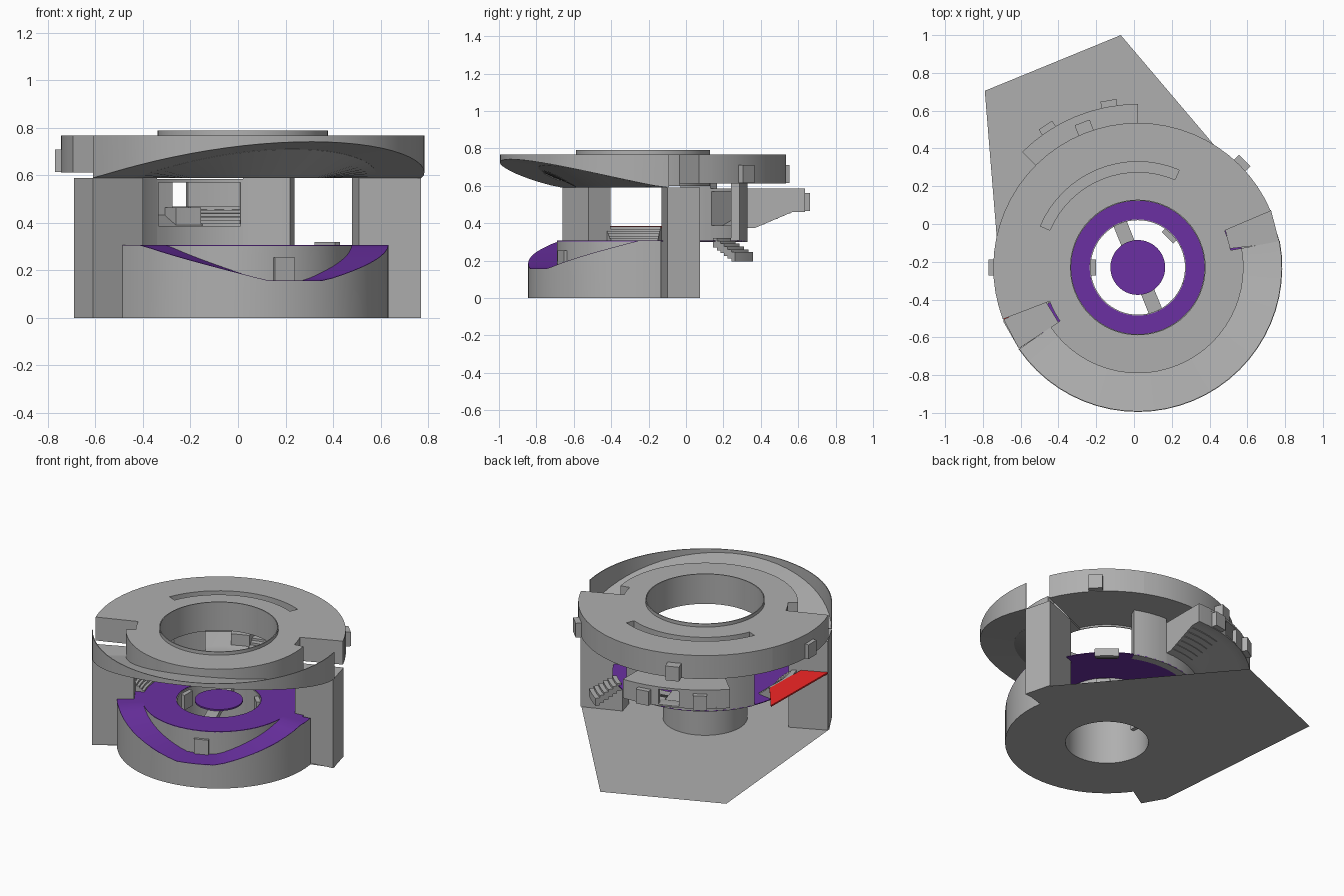
import bpy, bmesh, math
from math import cos, sin, radians

if "Cube" in bpy.data.objects:
    bpy.data.objects.remove(bpy.data.objects["Cube"])

CX, CY = 0.02, -0.23          # centre of all round parts


def mat(name, col):
    m = bpy.data.materials.new(name)
    m.diffuse_color = col
    m.use_nodes = True
    m.node_tree.nodes["Principled BSDF"].inputs["Base Color"].default_value = m.diffuse_color
    return m


GREY = mat("grey", (0.43, 0.43, 0.43, 1))
PURPLE = mat("purple", (0.145, 0.03, 0.36, 1))
RED = mat("red", (0.9, 0.02, 0.02, 1))


def finish(name, bm, material=None):
    bmesh.ops.recalc_face_normals(bm, faces=bm.faces)
    me = bpy.data.meshes.new(name)
    bm.to_mesh(me)
    bm.free()
    ob = bpy.data.objects.new(name, me)
    bpy.context.collection.objects.link(ob)
    me.materials.append(material or GREY)
    for o in bpy.context.selected_objects:
        o.select_set(False)
    ob.select_set(True)
    bpy.context.view_layer.objects.active = ob
    bpy.ops.object.shade_smooth_by_angle(angle=radians(25))
    return ob


def sweep(name, a0, a1, prof, material=None):
    """Sweep a closed (r, z) profile, fixed or a function of angle, round the centre."""
    f = prof if callable(prof) else (lambda a: prof)
    full = a1 - a0 >= 360
    n = max(1, math.ceil((a1 - a0) / 5.63))
    bm = bmesh.new()
    rings = []
    for i in range(n if full else n + 1):
        a = a0 + (a1 - a0) * i / n
        c, s = cos(radians(a)), sin(radians(a))
        rings.append([bm.verts.new((CX + r * c, CY + r * s, z)) for r, z in f(a)])
    m = len(rings[0])
    for i in range(n):
        p, q = rings[i], rings[(i + 1) % len(rings)]
        for j in range(m):
            bm.faces.new((p[j], p[(j + 1) % m], q[(j + 1) % m], q[j]))
    if not full:
        bm.faces.new(rings[0])
        bm.faces.new(rings[-1])
    return finish(name, bm, material)


def rect(r0, r1, z0, z1):
    return [(r0, z0), (r1, z0), (r1, z1), (r0, z1)]


def prism(name, pts, z0, z1, material=None):
    bm = bmesh.new()
    face = bm.faces.new([bm.verts.new((x, y, z0)) for x, y in pts])
    ext = bmesh.ops.extrude_face_region(bm, geom=[face])
    for v in ext["geom"]:
        if isinstance(v, bmesh.types.BMVert):
            v.co.z = z1
    return finish(name, bm, material)


def radial_box(name, ang, r0, r1, w, z0, z1):
    c, s = cos(radians(ang)), sin(radians(ang))
    pts = [(CX + r * c - t * s, CY + r * s + t * c)
           for r, t in ((r0, -w / 2), (r1, -w / 2), (r1, w / 2), (r0, w / 2))]
    return prism(name, pts, z0, z1)


def circle(r, angles):
    return [(CX + r * cos(radians(a)), CY + r * sin(radians(a))) for a in angles]


def low(a):
    """Lower ramp: straight dip centred on -68 degrees."""
    t = min(1, max(0, (abs(a + 68) - 12) / 54))
    return 0.155 + 0.15 * t


def high(a, rise=0.152):
    """Underside of the upper channel: smooth arch centred on -68 degrees."""
    return 0.59 + rise * max(0, cos(radians(90 * min(1, abs(a + 68) / 77.5)))) ** 1.15


# flat ground plate with round hole
outline = [(-0.61, -0.66), (-0.69, -0.52), (-0.79, 0.705), (-0.07, 1.0),
           (0.72, 0.07), (0.77, -0.09)] + circle(0.61, range(9, -146, -7))
bm = bmesh.new()
for loop in (outline, circle(0.253, range(0, 360, 6))):
    vs = [bm.verts.new((x, y, 0)) for x, y in loop]
    for i, v in enumerate(vs):
        bm.edges.new((v, vs[i - 1]))
bmesh.ops.triangle_fill(bm, edges=bm.edges[:], use_beauty=True)
for f in bm.faces:
    f.normal_update()
finish("ground_plate", bm)

# lower body: shaft, outer wall, dipping ramp and floor
sweep("shaft", 0, 360, rect(0.25, 0.255, 0, 0.303))
sweep("base_outer_wall", -146, 9, lambda a: rect(0.607, 0.614, 0, low(a)))
sweep("base_ramp", -146, 9, lambda a: rect(0.455, 0.614, low(a) - 0.003, low(a) + 0.002), PURPLE)
sweep("base_inner_wall", -134, -2, lambda a: rect(0.455, 0.46, low(a) - 0.003, 0.303))
sweep("front_floor", -146, 9, rect(0.255, 0.46, 0.302, 0.307), PURPLE)
sweep("back_floor", 9, 214, rect(0.255, 0.56, 0.302, 0.307), PURPLE)
radial_box("base_door", -68, 0.43, 0.475, 0.09, 0.155, 0.255)

# central pad and bridge
sweep("central_pad", 0, 360, [(0.0005, 0.297), (0.145, 0.297), (0.145, 0.307), (0.0005, 0.307)], PURPLE)
radial_box("bridge", 112, -0.255, 0.255, 0.075, 0.26, 0.295)
for a in (45, 180):
    radial_box("shaft_door", a, 0.222, 0.27, 0.085, 0.19, 0.29)

# two posts carrying the upper disc
prism("right_post", [(0.77, -0.10), (0.725, 0.075), (0.48, -0.02), (0.51, -0.13)], 0, 0.59)
prism("left_post", [(-0.61, -0.66), (-0.69, -0.505), (-0.47, -0.405), (-0.40, -0.52)], 0, 0.59)

# upper disc: front has a conical underside that meets the channel
sweep("disc_front", -145.5, 10.5,
      lambda a: [(0.355, 0.59), (0.56, high(a, 0.12)), (0.56, 0.768), (0.355, 0.768)])
for a0, a1 in ((10.5, 23), (201, 214.5)):
    sweep("disc_notch", a0, a1, rect(0.355, 0.5, 0.6, 0.768))
for a0, a1 in ((23, 67), (157, 201)):
    sweep("disc_back", a0, a1, rect(0.355, 0.765, 0.612, 0.768))
sweep("disc_grooved", 67, 157, [(0.355, 0.612), (0.765, 0.612), (0.765, 0.768), (0.56, 0.768),
                                (0.56, 0.72), (0.505, 0.72), (0.505, 0.768), (0.355, 0.768)])
sweep("disc_lip", 0, 360, rect(0.353, 0.359, 0.6, 0.79))

# front channel of the disc: arched floor and outer wall
sweep("channel_floor", -145.5, 10.5,
      lambda a: [(0.555, high(a, 0.12)), (0.765, high(a)),
                 (0.765, high(a) + 0.005), (0.555, high(a, 0.12) + 0.005)])
sweep("channel_wall", -145.5, 10.5, lambda a: rect(0.76, 0.765, high(a), 0.768))

# doors round the disc rim
for a, r in ((45, 0.80), (111, 0.822), (180, 0.79)):
    radial_box("rim_door", a, 0.74, r, 0.085, 0.615, 0.71)

# curved back wall with opening
for a0, a1, z in ((67, 90, 0.615), (90, 135, 0.385), (135, 157, 0.615)):
    sweep("back_wall", a0, a1, rect(0.51, 0.56, 0.3, z))

# rear bay: shell with slanted underside and a doorway
solid = [(0.51, 0.375), (0.6, 0.375), (0.80, 0.46), (0.865, 0.46), (0.865, 0.585), (0.51, 0.585)]
bay_floor = [(0.51, 0.375), (0.6, 0.375), (0.80, 0.46), (0.865, 0.46), (0.865, 0.47),
             (0.79, 0.47), (0.59, 0.387), (0.51, 0.387)]
sweep("bay_floor", 90, 135, bay_floor)
sweep("bay_roof", 90, 135, rect(0.51, 0.865, 0.57, 0.585))
for a0, a1 in ((90, 106), (114.5, 135)):
    sweep("bay_outer_wall", a0, a1, rect(0.84, 0.865, 0.46, 0.585))
for a in (90, 134):
    sweep("bay_end", a, a + 1, solid)
sweep("bay_partition", 115, 134, rect(0.70, 0.72, 0.43, 0.575))
for a in (100, 123):
    radial_box("bay_door", a, 0.85, 0.898, 0.085, 0.465, 0.56)

# bay steps and landing, resting on the slanted floor
for i in range(6):
    r = 0.58 + i * 0.035
    z = 0.383 + (r - 0.59) * 0.415
    sweep("bay_step", 91, 107, rect(r, r + 0.035, z, z + 0.018))
sweep("bay_landing", 107, 118, [(0.6, 0.385), (0.79, 0.465), (0.6, 0.465)])

# left side walkway with steps up from the floor
prism("red_walkway", [(-0.69, -0.505), (-0.54, -0.45), (-0.53, -0.12), (-0.68, 0.08)],
      0.375, 0.385, RED)
for i in range(6):
    sweep("side_step", 170, 202, rect(0.46 + i * 0.016, 0.57, 0.305, 0.318 + i * 0.013))

# stair running down and out from the floor on the right of the bay
for i in range(6):
    z = 0.32 - i * 0.015
    sweep("right_stair", 44, 56, rect(0.54 + i * 0.028, 0.568 + i * 0.028, z - 0.05, z))
